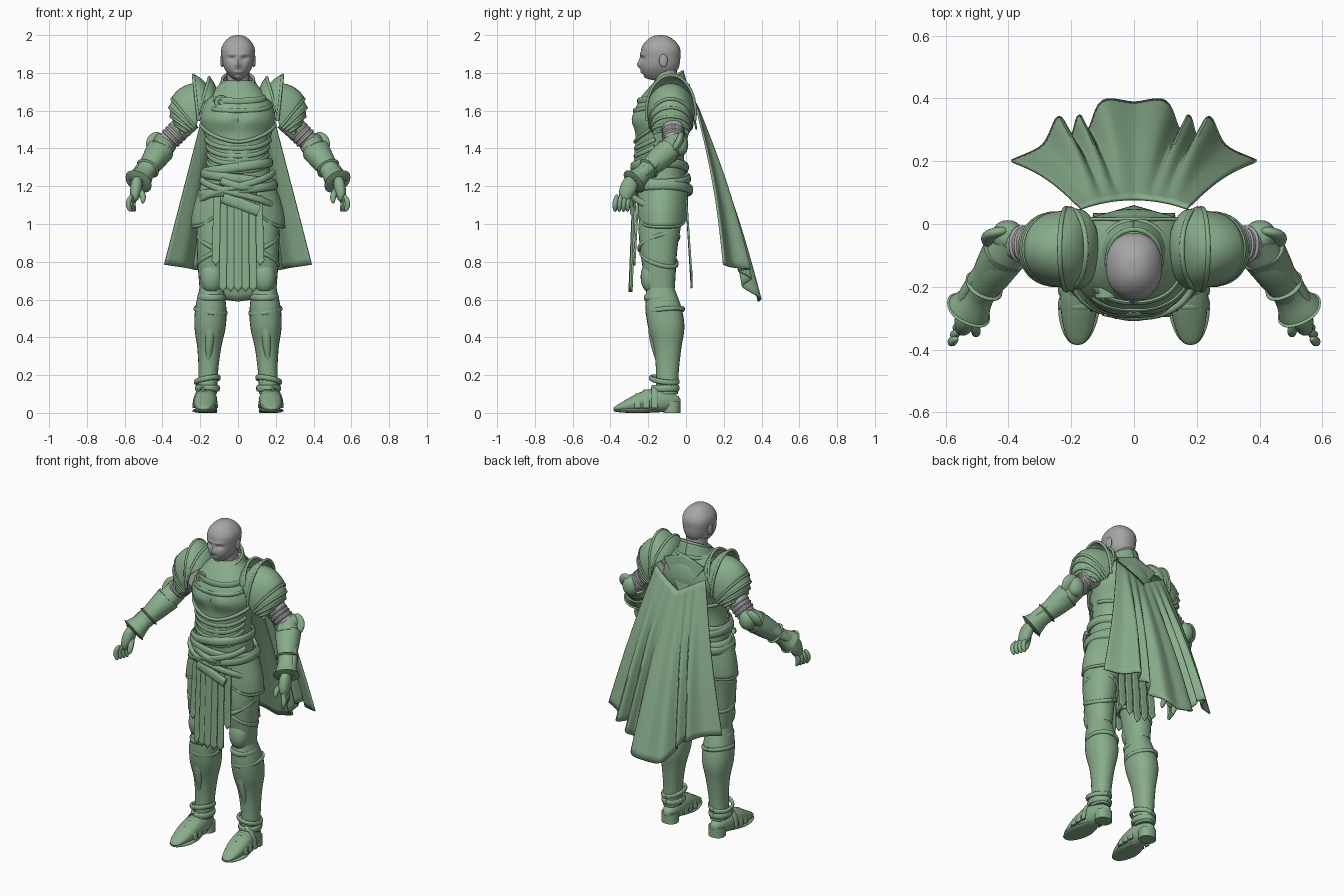
import bpy, bmesh, math
from math import sin, cos, pi, radians
from mathutils import Vector

if "Cube" in bpy.data.objects:
    bpy.data.objects.remove(bpy.data.objects["Cube"])


def material(name, *colour):
    mat = bpy.data.materials.new(name)
    mat.use_nodes = True
    mat.diffuse_color = (*colour, 1)
    mat.node_tree.nodes["Principled BSDF"].inputs["Base Color"].default_value = (*colour, 1)
    return mat


GREEN = material("sage green", .25, .42, .26)
GREY = material("neutral grey", .38, .38, .38)
X, Y, Z = Vector((1, 0, 0)), Vector((0, 1, 0)), Vector((0, 0, 1))


def at(x, y, z):
    return Vector((x, y, z))


def build(name, rows, mat, loop=False, mirror=False, thick=0):
    """Skin a grid of points; loop closes and caps each row."""
    bm = bmesh.new()
    grid = [[bm.verts.new(point) for point in row] for row in rows]
    count = len(grid[0])
    for low, high in zip(grid, grid[1:]):
        for j in range(count if loop else count - 1):
            k = (j + 1) % count
            bm.faces.new((low[j], low[k], high[k], high[j]))
    if loop:
        bm.faces.new(grid[0])
        bm.faces.new(grid[-1])
    bmesh.ops.recalc_face_normals(bm, faces=bm.faces)
    mesh = bpy.data.meshes.new(name)
    bm.to_mesh(mesh)
    bm.free()
    mesh.materials.append(mat)
    mesh.shade_smooth()
    mesh.set_sharp_from_angle(angle=radians(50))
    obj = bpy.data.objects.new(name, mesh)
    bpy.context.collection.objects.link(obj)
    if thick:
        solid = obj.modifiers.new("thickness", 'SOLIDIFY')
        solid.thickness, solid.offset = thick, 0
    if mirror:
        obj.modifiers.new("mirror", 'MIRROR')


def sample(values, t):
    """Smooth value at t (0 to 1) along evenly spaced values."""
    if len(values) == 1:
        return values[0]
    last = len(values) - 1
    padded = [2 * values[0] - values[1], *values, 2 * values[last] - values[last - 1]]
    i = min(int(t * last), last - 1)
    s = t * last - i
    a, b, c, d = padded[i:i + 4]
    return (b + (c - a) * (s / 2) + (2 * a - 5 * b + 4 * c - d) * (s * s / 2)
            + (3 * b - a - 3 * c + d) * (s * s * s / 2))


def spoke(angle):
    """Slightly squared circle direction."""
    return [math.copysign(abs(w)**.9, w) for w in (cos(angle), sin(angle))]


def sweep(name, path, radii, ratio=(1,), mat=GREEN, axis=X, normal=None,
          mirror=True, sides=24, rounded=False, bumps=()):
    """Sweep an oval along a path; radii lie along axis, ratio scales the other way."""
    path = [Vector(point) for point in path]
    steps = max(24, sides, len(path))
    centres, widths, depths = [], [], []
    for i in range(steps + 1):
        t = i / steps
        swell = max(.02, sin(pi * t)**.8) if rounded else 1
        t = (1 - cos(pi * t)) / 2 if rounded else t
        centres.append(sample(path, t))
        widths.append(sample(radii, t) * swell)
        depths.append(widths[-1] * sample(ratio, t))
    rings = []
    for i, centre in enumerate(centres):
        tangent = normal or (centres[min(i + 1, steps)] - centres[max(i - 1, 0)]).normalized()
        across = (axis - tangent * axis.dot(tangent)).normalized()
        other = tangent.cross(across)
        ring = []
        for j in range(sides):
            c, s = spoke(math.tau * j / sides)
            point = centre + across * c * widths[i] + other * s * depths[i]
            for x, z, wide, tall, push in bumps:
                fall = ((abs(point.x) - x) / wide)**2 + ((point.z - z) / tall)**2
                point.y -= push * max(0, -s) * math.exp(-fall)
            ring.append(point)
        rings.append(ring)
    build(name, rings, mat, True, mirror)


def ball(name, centre, wide, deep, tall, mat=GREEN):
    sweep(name, [centre - Z * tall, centre + Z * tall], [wide], [deep / wide], mat, normal=Z, rounded=True)


def ribbon(name, path, width, thickness, axis=Z, mirror=False):
    sweep(name, path, [width], [thickness / width], axis=axis, mirror=mirror, sides=10)


def sheet(name, surface, columns, rows, thick=.01, mirror=False):
    build(name, [[surface(2 * i / columns - 1, j / rows) for i in range(columns + 1)]
                 for j in range(rows + 1)], GREEN, False, mirror, thick)


def rim(name, surface, v=1, size=.008, mirror=False, axis=Z):
    """Rolled edge along one row of a sheet."""
    ribbon(name, [surface(i / 18, v) for i in range(-18, 19)], size, size, axis, mirror)


# Head with carved features: nose, bridge, eyes, brow, lips, chin
sweep("neck", [at(0, -.09, 1.62), at(0, -.11, 1.82)], [.06], mat=GREY, mirror=False)
sweep("head", [at(0, -.15, 1.76), at(0, -.135, 1.88), at(0, -.135, 2)], [.058, .079, .086, .095, .085],
      [1.75, 1.4, 1.22, 1.16, 1.16], GREY, normal=Z, mirror=False, sides=72, rounded=True,
      bumps=[(0, 1.842, .013, .016, .015), (0, 1.865, .01, .02, .008), (.034, 1.876, .018, .012, -.012),
             (.03, 1.897, .03, .01, .006), (0, 1.803, .022, .008, .007), (0, 1.775, .02, .01, .012)])
ball("ear", at(.084, -.12, 1.865), .01, .022, .034, GREY)

# Torso armour
BOTTOM, TOP = 1.08, 1.76
SPINE = [at(0, -.12, BOTTOM), at(0, -.14, 1.31), at(0, -.12, 1.53), at(0, -.09, TOP)]
GIRTH, ROUNDNESS = [.18, .18, .17, .16, .175, .2, .165, .08], [.7, .8, .8, .9]
sweep("cuirass", SPINE, GIRTH, ROUNDNESS, normal=Z, mirror=False, sides=64,
      bumps=[(.08, 1.55, .07, .05, .015), (0, 1.55, .01, .06, -.01), (.04, 1.37, .03, .06, .01)])


def wrap(degrees, z, off):
    """Point just off the torso; zero degrees faces the front."""
    t = (z - BOTTOM) / (TOP - BOTTOM)
    wide = sample(GIRTH, t)
    c, s = spoke(radians(degrees))
    return at((wide + off) * s, sample(SPINE, t).y - (wide * sample(ROUNDNESS, t) + off) * c, z)


def strap(name, start, end, height, width, thickness, off=.004):
    """Band on the torso; height gives z from an angle in degrees."""
    ribbon(name, [wrap(a, height(a), off) for a in range(start, end + 1, 6)], width, thickness)


strap("breastplate_edge", -84, 84, lambda a: 1.435 + .09 * abs(a / 84)**1.5, .01, .01)
for i in range(4):
    strap("abdomen_lame", -78, 78, lambda a: 1.4 - .04 * i + .05 * (a / 78)**2, .012, .006)
strap("scarf_fold_upper", -48, 96, lambda a: 1.68 - .03 * cos(radians(a)), .018, .008, 0)
strap("scarf_fold_lower", -42, 84, lambda a: 1.6 + .04 * (a / 84)**2, .012, .006)
strap("back_plate_edge", 96, 264, lambda a: 1.42 + .04 * abs(a / 180 - 1), .01, .008)

# Belts and buckle
for i in range(3):
    strap("belt", -180, 180, lambda a: 1.3 - .06 * i + .025 * (-1)**i * sin(radians(a)), .024, .012, .01 + .006 * i)
for side in (-1, 1):
    strap("crossed_belt", -72, 72, lambda a: 1.18 + side * (.02 + a / 1000), .018, .012, .026)
ribbon("buckle", [at(-.08, -.285, 1.14), at(.11, -.285, 1.07)], .03, .012)
ribbon("belt_knot", [at(-.09, -.28, 1.23), at(0, -.295, 1.2), at(.08, -.28, 1.2)], .022, .015)


# Collar, highest at the nape
def collar(u, v):
    nape = .5 - .5 * cos(pi * u)
    radius = .128 - .045 * v
    return at(radius * sin(pi * u), -.1 - radius * cos(pi * u), 1.66 + v * (.06 + .085 * nape))


sheet("collar", collar, 48, 8)
rim("collar_rim", collar)
rim("collar_fold", collar, .45, .012)

# Round brooch
BROOCH = at(-.088, -.195, 1.645)
sweep("brooch", [BROOCH, BROOCH - Y * .04], [.036], normal=Y, mirror=False)
sweep("brooch_boss", [BROOCH - Y * .03, BROOCH - Y * .05], [.024, .012], normal=Y, mirror=False)

# Arms and legs hang on these joints
SHOULDER, ELBOW = at(.21, -.08, 1.6), at(.39, -.06, 1.42)
WRIST, KNUCKLES = at(.53, -.28, 1.22), at(.55, -.335, 1.14)
HIP, KNEE, CALF, ANKLE = at(.11, -.13, 1.1), at(.14, -.135, .66), at(.15, -.1, .4), at(.162, -.1, .1)


# Shoulder lames fan outwards and down around the joint
def shoulder_lame(name, start, end, flare, half, taper=0):
    def surface(u, v):
        lean, bend = radians(start + (end - start) * v), radians(104) * u
        base = SHOULDER + (X * .7 - Z) * (lean * .05)
        peak = SHOULDER + (X * sin(lean) + Z * cos(lean)) * (.135 + flare * v)
        return base + (peak - base) * cos(bend) + Y * (half - taper * v) * sin(bend)
    sheet(name, surface, 28, 10, mirror=True)
    rim(name + "_rim", surface, mirror=True, axis=X)


shoulder_lame("neck_flange", -45, -18, .05, .125)
shoulder_lame("shoulder_flange", -20, 8, .055, .13)
shoulder_lame("shoulder_dome", -25, 66, .018, .125, .012)
for i in range(4):
    shoulder_lame("shoulder_lame", 56 + 18 * i, 84 + 18 * i, .018 - .004 * i, .11 - .007 * i)

# Arms
sweep("upper_arm", [SHOULDER.lerp(ELBOW, .25), ELBOW], [.064, .058, .05], mat=GREY)
for i in range(3):
    ring = SHOULDER.lerp(ELBOW, .58 + .09 * i)
    sweep("arm_ring", [ring, ring + (X - Z) * .016], [.05, .061, .05], mat=GREY)
sweep("forearm", [ELBOW - at(.01, -.01, -.01), WRIST], [.058, .064, .05, .035])
sweep("vambrace", [ELBOW.lerp(WRIST, .15), ELBOW.lerp(WRIST, .97)], [.074, .066, .056, .052, .07], [.9])
for part in (.16, .6, .95):
    band = ELBOW.lerp(WRIST, part)
    sweep("vambrace_band", [band, band + (WRIST - ELBOW) * .05], [.05, .078 - .014 * sin(pi * part), .05], [.95])
ball("elbow_cop", ELBOW + at(.012, .02, 0), .05, .052, .06)
sweep("elbow_wing", [ELBOW + at(.01, .04, .05), ELBOW + at(.05, .025, .015), ELBOW + at(.06, -.015, -.04)],
      [.02], [2.2], axis=Y, rounded=True)
sweep("forearm_ridge", [ELBOW + at(.06, -.01, -.01), WRIST.lerp(ELBOW, .4) + X * .05, WRIST + at(.045, .005, .015)],
      [.015], [1.7], rounded=True)

# Hands
sweep("palm", [WRIST + Z * .03, KNUCKLES - Z * .02], [.034, .028], [1.4], rounded=True)
for i in range(4):
    root = KNUCKLES + at(.014 - .008 * i, .022 * i - .03, 0)
    sweep("finger", [root + Z * .015, root + at(.016, -.01, -.03), root + at(.006, -.01, -.075)],
          [.014], sides=12, rounded=True)
sweep("thumb", [WRIST - Z * .02, WRIST + at(-.025, -.055, -.07), WRIST + at(-.026, -.075, -.11)],
      [.018, .014], sides=12, rounded=True)


# Hip plates
def tasset(u, v):
    a, flare = radians(93 + 66 * u), sin(v * pi / 2)
    return at((.19 + .055 * flare) * sin(a), -.127 - .142 * cos(a), 1.21 - v * (.225 - .07 * u**4))


sheet("tasset", tasset, 24, 10, mirror=True)
rim("tasset_rim", tasset, mirror=True)


# Hanging strips, front and back
def strip(name, x, y, drift, bottom):
    def surface(u, v):
        point = max(0, v - .9) * abs(u) / 4
        return at(x * (1 + v / 10) + u * .021, y + drift * v, 1.15 + (bottom - 1.15) * v + point)
    sheet(name, surface, 6, 20, mirror=x > 0)


for i in range(4):
    strip("front_strip", .036 * i, -.28 + .003 * i * i, -.02, .64 + (.14 if i == 3 else 0))
for i in range(3):
    strip("back_strip", .05 * i, 0, .03, .66 + .03 * i)

# Legs
sweep("thigh", [HIP, (HIP + KNEE) / 2 + X * .008 - Y * .012, KNEE], [.095, .095, .085, .075, .064], [1.18], normal=Z)
sweep("lower_leg", [KNEE, CALF, ANKLE], [.064, .082, .083, .063, .052, .05], [1.16], normal=Z)
ball("knee_cop", KNEE + at(0, -.043, .06), .06, .062, .085)
ball("knee_lower_plate", KNEE + at(.003, -.03, -.045), .055, .05, .06)
sweep("shin_ridge", [KNEE + at(.007, -.04, -.11), CALF - Y * .07, ANKLE + at(-.002, -.045, .14)],
      [.03, .025, .012], normal=Z, rounded=True)


def leg_band(name, centre, radius, tilt, width=.012):
    ribbon(name, [centre + at(radius * sin(a), radius * 1.17 * cos(a), tilt * sin(a + .7))
                  for a in (pi * i / 12 for i in range(25))], width, .009, mirror=True)


leg_band("thigh_band_upper", KNEE.lerp(HIP, .55) - Y * .012, .09, .05)
leg_band("thigh_band_lower", KNEE.lerp(HIP, .36) - Y * .01, .082, -.045)
leg_band("knee_band", KNEE - Z * .05, .068, 0, .016)
leg_band("greave_rim", KNEE + at(.005, .025, -.12), .082, .015)
leg_band("ankle_cuff", ANKLE + at(0, -.015, .075), .062, -.015, .014)
leg_band("ankle_band", ANKLE + at(0, -.01, .03), .057, 0, .018)

# Boots
HEEL, TOE = ANKLE + at(0, .072, -.04), at(.18, -.385, .022)
sweep("foot", [HEEL, at(.172, -.2, .062), TOE], [.055, .06, .062, .06], [1.1, 1, .4], normal=Y, rounded=True)
sweep("boot_heel", [ANKLE + at(0, .025, -.1), ANKLE + at(0, .025, -.04)], [.05], [.9], normal=Z)
sweep("boot_sole", [at(.17, -.13, .012), TOE - Z * .01], [.05, .066, .058], [.2], normal=Y, rounded=True)
for i in range(3):
    lame = at(.174, -.165 - .045 * i, .025)
    ribbon("boot_lame", [lame + at(.061 * sin(a), 0, (.115 - .022 * i) * cos(a))
                         for a in (pi * j / 16 for j in range(-8, 9))], .018, .007, Y, True)

# Cape folding towards its hem, and draped hood
HEM = [at(0, .385, .59), at(.1, .39, .61), at(.145, .3, .67), at(.175, .345, .71),
       at(.2, .28, .75), at(.24, .34, .76), at(.29, .25, .77), at(.39, .2, .785)]


def cape(u, v):
    side = abs(u)
    top = at(.17 * side, .08 - .03 * u * u, 1.54 + .1 * side)
    point = top.lerp(sample(HEM, side), v) + Y * .02 * sin(pi * v)
    point.x = math.copysign(point.x, u)
    return point


def hood(u, v):
    drop = v * (1 - abs(u))
    return at(.14 * u, .015 + .04 * drop, 1.74 - .05 * abs(u) - .24 * drop)


sheet("cape", cape, 84, 24)
sheet("draped_hood", hood, 24, 12)
